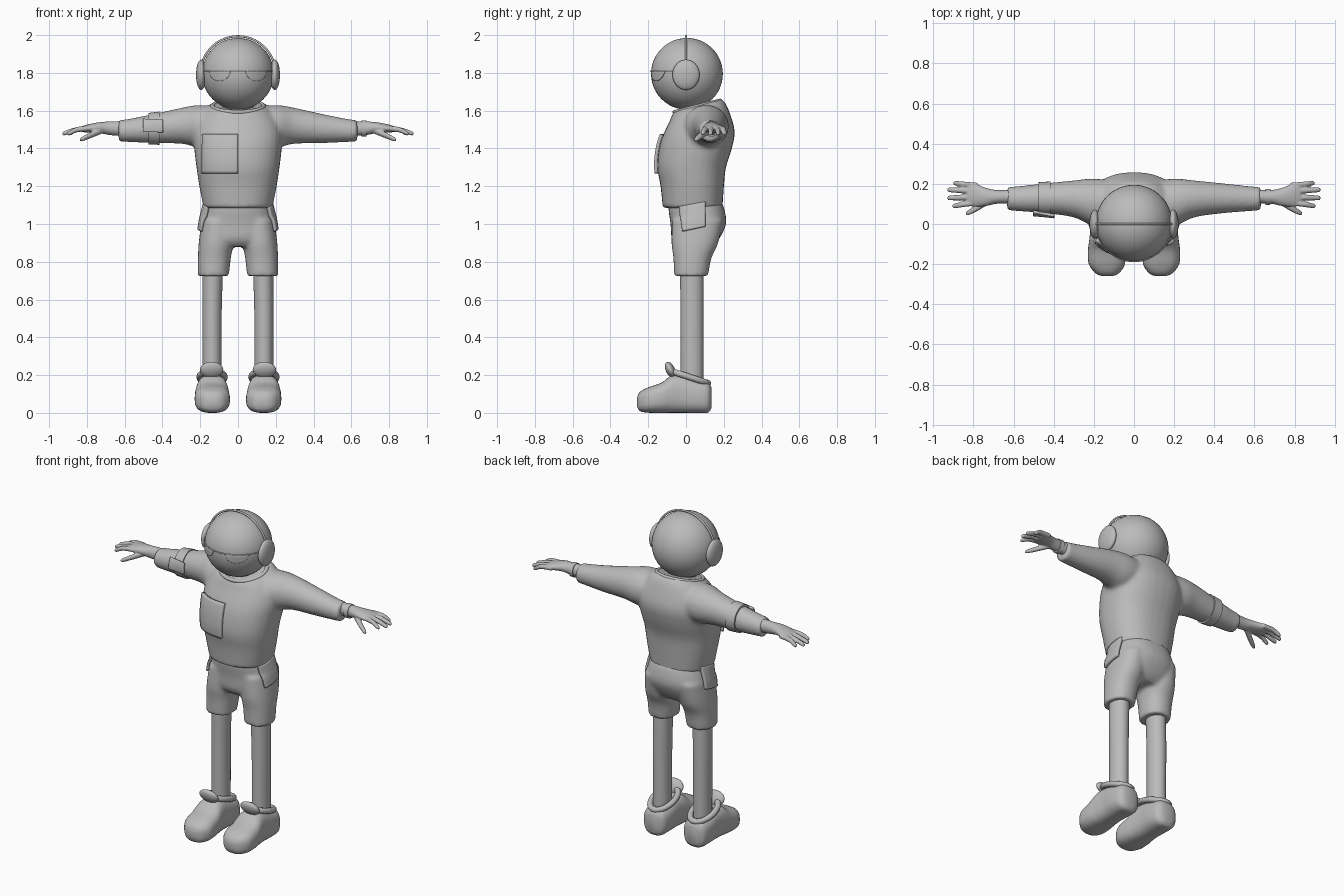
import bpy, bmesh, math
from mathutils import Matrix

if "Cube" in bpy.data.objects:
    bpy.data.objects.remove(bpy.data.objects["Cube"])

grey = bpy.data.materials.new("plain_grey")
grey.use_nodes = True
GREY = (0.5, 0.5, 0.5, 1)
grey.diffuse_color = GREY
grey.node_tree.nodes["Principled BSDF"].inputs["Base Color"].default_value = GREY


def smooth(ob, angle=40):
    bpy.ops.object.select_all(action='DESELECT')
    ob.select_set(True)
    bpy.context.view_layer.objects.active = ob
    bpy.ops.object.shade_smooth_by_angle(angle=math.radians(angle))


def finish(bm, name, voxel=0, relax=5):
    """Turn a bmesh into an object; a voxel size melts its pieces into one skin."""
    bmesh.ops.recalc_face_normals(bm, faces=bm.faces)
    me = bpy.data.meshes.new(name)
    bm.to_mesh(me)
    bm.free()
    me.materials.append(grey)
    ob = bpy.data.objects.new(name, me)
    bpy.context.collection.objects.link(ob)
    smooth(ob)
    if voxel:
        m = ob.modifiers.new("melt", 'REMESH')
        m.mode, m.voxel_size, m.use_smooth_shade = 'VOXEL', voxel, True
        m = ob.modifiers.new("relax", 'SMOOTH')
        m.factor, m.iterations = 0.5, relax
    return ob


def spline(rows, steps=4):
    """Catmull-Rom resampling of a list of rings."""
    out = []
    for i in range(len(rows) - 1):
        p0, p1, p2, p3 = rows[max(i - 1, 0)], rows[i], rows[i + 1], rows[min(i + 2, len(rows) - 1)]
        for k in range(steps):
            t = k / steps
            out.append([b + t * ((c - a) + t * ((2 * a - 5 * b + 4 * c - d) + t * (3 * (b - c) + d - a))) / 2
                        if t else b for a, b, c, d in zip(p0, p1, p2, p3)])
    return out + [rows[-1]]


def loft(bm, axis, rings, side=1, p=2, n=32):
    """Skin rings (position, centre a, radius a, centre b, radius b, tilt) along an axis."""
    rings = spline([tuple(r) + (0,) * (6 - len(r)) for r in rings])
    loops = []
    for t, ac, ar, bc, br, tilt in rings:
        loop = []
        for k in range(n):
            c, s = math.cos(math.tau * k / n), math.sin(math.tau * k / n)
            u = math.copysign(abs(c) ** (2 / p), c)
            v = math.copysign(abs(s) ** (2 / p), s)
            a, b, w = ac + ar * u, bc + br * v, t + tilt * v
            x, y, z = {'x': (w, a, b), 'y': (a, w, b), 'z': (a, b, w)}[axis]
            loop.append(bm.verts.new((x * side, y, z)))
        loops.append(loop)
    for lo, hi in zip(loops, loops[1:]):
        for k in range(n):
            bm.faces.new((lo[k], lo[k - 1], hi[k - 1], hi[k]))
    bm.faces.new(loops[0])
    bm.faces.new(loops[-1])


def blob(name, centre, radii, tilt=0):
    bm = bmesh.new()
    m = Matrix.Translation(centre) @ Matrix.Rotation(tilt, 4, 'X') @ Matrix.Diagonal((*radii, 1))
    bmesh.ops.create_uvsphere(bm, u_segments=48, v_segments=24, radius=1, matrix=m)
    return finish(bm, name)


def tube(name, pts, r, cyclic=False):
    cu = bpy.data.curves.new(name, 'CURVE')
    cu.dimensions, cu.bevel_depth, cu.bevel_resolution, cu.use_fill_caps = '3D', r, 3, True
    sp = cu.splines.new('POLY')
    sp.points.add(len(pts) - 1)
    for q, co in zip(sp.points, pts):
        q.co = (*co, 1)
    sp.use_cyclic_u = cyclic
    cu.materials.append(grey)
    ob = bpy.data.objects.new(name, cu)
    bpy.context.collection.objects.link(ob)
    bpy.ops.object.select_all(action='DESELECT')
    ob.select_set(True)
    bpy.context.view_layer.objects.active = ob
    bpy.ops.object.convert(target='MESH')
    smooth(bpy.context.object)


def patch(name, fn, target, axis, lift, thick, n=14):
    """Plate fn(u, v) pressed onto a target along one axis."""
    bm = bmesh.new()
    g = [[bm.verts.new(fn(i / n, j / n)) for j in range(n + 1)] for i in range(n + 1)]
    for i in range(n):
        for j in range(n):
            bm.faces.new((g[i][j], g[i + 1][j], g[i + 1][j + 1], g[i][j + 1]))
    ob = finish(bm, name)
    m = ob.modifiers.new("press", 'SHRINKWRAP')
    m.wrap_method, m.wrap_mode, m.target, m.offset = 'PROJECT', 'ABOVE_SURFACE', target, lift
    m.use_project_x, m.use_project_y = axis == 'x', axis == 'y'
    m.use_negative_direction = m.use_positive_direction = True
    m = ob.modifiers.new("thickness", 'SOLIDIFY')
    m.thickness, m.offset = thick, 0


def ellipse(cx, cy, cz, rx, ry, slope, n=40):
    return [(cx + rx * math.cos(math.tau * k / n), cy + ry * math.sin(math.tau * k / n),
             cz + slope * math.sin(math.tau * k / n)) for k in range(n)]


# Head, glasses and headphones
HZ, HR = 1.795, 0.19
head = blob("head", (0, 0.005, HZ), (HR, HR, HR))
for s, label in ((1, "left"), (-1, "right")):
    patch(label + "_lens", lambda u, v: (s * (0.095 + 0.055 * (2 * u - 1)), -0.5,
          1.81 - 0.052 * v * math.sqrt(max(1 - (2 * u - 1) ** 2, 0.01))), head, 'y', 0.003, 0.005)
    blob(label + "_ear_cup", (s * 0.195, 0, 1.79), (0.027, 0.072, 0.08))
arc = [math.pi * k / 40 for k in range(41)]
tube("glasses_frame", [(0.192 * math.cos(a), 0.005 - 0.192 * math.sin(a), 1.81) for a in arc], 0.003)
tube("headband", [(0.199 * math.cos(a), 0, HZ + 0.199 * math.sin(a)) for a in arc], 0.006)

# Neck and collar
bm = bmesh.new()
loft(bm, 'z', [(1.52, 0, 0.09, 0.06, 0.08), (1.7, 0, 0.08, 0.03, 0.08)])
finish(bm, "neck")
tube("collar", ellipse(0, 0.06, 1.622, 0.135, 0.12, 0.03), 0.012, True)

# Sweater: torso and sleeves melted together
bm = bmesh.new()
loft(bm, 'z', [(1.085, 0, 0.182, 0.035, 0.158), (1.2, 0, 0.205, 0.033, 0.168),
               (1.3, 0, 0.22, 0.03, 0.182), (1.4, 0, 0.232, 0.05, 0.193),
               (1.48, 0, 0.235, 0.068, 0.19, 0.01), (1.56, 0, 0.21, 0.073, 0.162, 0.02),
               (1.615, 0, 0.165, 0.068, 0.138, 0.03), (1.63, 0, 0.135, 0.062, 0.12, 0.03)], p=2.3)
for s in (1, -1):
    loft(bm, 'x', [(0.06, 0.1, 0.11, 1.52, 0.1), (0.2, 0.108, 0.118, 1.518, 0.112),
                   (0.3, 0.125, 0.092, 1.52, 0.095), (0.45, 0.128, 0.074, 1.505, 0.077),
                   (0.58, 0.126, 0.062, 1.495, 0.061), (0.632, 0.127, 0.058, 1.493, 0.057)], s)
sweater = finish(bm, "sweater", 0.012)
patch("chest_pocket", lambda u, v: (-0.18 + 0.18 * u, -0.5, 1.27 + 0.2 * v), sweater, 'y', 0.009, 0.018)

# Armband with a badge on the right sleeve, wristband on the left
bm = bmesh.new()
loft(bm, 'x', [(-0.475, 0.128, 0.08, 1.505, 0.083), (-0.415, 0.128, 0.084, 1.507, 0.088)])
finish(bm, "armband")
patch("armband_badge", lambda u, v: (-0.5 + 0.105 * u, -0.5, 1.49 + 0.055 * v), sweater, 'y', 0.014, 0.014)
bm = bmesh.new()
loft(bm, 'x', [(0.655, 0.135, 0.04, 1.505, 0.043), (0.68, 0.135, 0.039, 1.505, 0.042)])
finish(bm, "wristband")

# Hands: base y, tip y, tip x for each finger
fingers = [(0.192, 0.203, 0.9), (0.163, 0.17, 0.93), (0.134, 0.13, 0.93), (0.106, 0.09, 0.905)]
for s, label in ((1, "left"), (-1, "right")):
    bm = bmesh.new()
    loft(bm, 'x', [(0.6, 0.135, 0.036, 1.505, 0.04), (0.68, 0.135, 0.034, 1.507, 0.036),
                   (0.74, 0.135, 0.046, 1.51, 0.028), (0.8, 0.146, 0.06, 1.505, 0.021),
                   (0.83, 0.148, 0.055, 1.502, 0.014)], s)
    for y0, y1, tip in fingers:
        loft(bm, 'x', [(0.78, y0, 0.014, 1.505, 0.014), (0.85, (y0 + y1) / 2, 0.014, 1.5, 0.014),
                       (tip - 0.012, y1, 0.012, 1.481, 0.012), (tip, y1, 0.005, 1.478, 0.005)], s, n=14)
    loft(bm, 'x', [(0.71, 0.125, 0.018, 1.5, 0.018), (0.78, 0.082, 0.018, 1.47, 0.016),
                   (0.825, 0.057, 0.013, 1.45, 0.012), (0.838, 0.052, 0.005, 1.445, 0.005)], s, n=14)
    finish(bm, label + "_hand", 0.005, 2)

# Shorts: hips and two legs melted together
bm = bmesh.new()
loft(bm, 'z', [(1.13, 0, 0.165, 0.045, 0.135), (1.08, 0, 0.178, 0.055, 0.148),
               (1.0, 0, 0.195, 0.065, 0.147), (0.92, 0, 0.19, 0.05, 0.125),
               (0.88, 0, 0.16, 0.045, 0.09)], p=2.3)
for s in (1, -1):
    loft(bm, 'z', [(1.02, 0.105, 0.088, 0.062, 0.135), (0.9, 0.116, 0.092, 0.047, 0.124),
                   (0.82, 0.125, 0.087, 0.034, 0.101), (0.725, 0.13, 0.082, 0.027, 0.09)], s, p=2.2)
shorts = finish(bm, "shorts", 0.011)

for s, label in ((1, "left"), (-1, "right")):
    # Hip pocket
    patch(label + "_hip_pocket", lambda u, v: (s * 0.4, -0.03 + 0.13 * u + 0.015 * (1 - v) * (1 - u),
          0.96 + 0.025 * u + 0.13 * v), shorts, 'x', 0.008, 0.016)
    # Leg
    bm = bmesh.new()
    loft(bm, 'z', [(0.12, 0.137, 0.05, 0.032, 0.06), (0.3, 0.137, 0.05, 0.032, 0.06),
                   (0.55, 0.137, 0.051, 0.032, 0.061), (0.8, 0.132, 0.054, 0.03, 0.063)], s)
    finish(bm, label + "_leg")
    # Shoe body, collar and tongue
    bm = bmesh.new()
    loft(bm, 'y', [(-0.26, 0.133, 0.025, 0.06, 0.02), (-0.245, 0.133, 0.058, 0.06, 0.05),
                   (-0.2, 0.135, 0.09, 0.068, 0.067), (-0.13, 0.137, 0.092, 0.08, 0.08),
                   (-0.08, 0.137, 0.086, 0.098, 0.098), (-0.02, 0.137, 0.08, 0.1, 0.1),
                   (0.06, 0.137, 0.08, 0.087, 0.087), (0.115, 0.137, 0.07, 0.081, 0.08),
                   (0.135, 0.137, 0.04, 0.08, 0.055)], s, p=2.7)
    finish(bm, label + "_shoe")
    tube(label + "_shoe_collar", ellipse(s * 0.137, 0.018, 0.19, 0.066, 0.098, -0.032), 0.017, True)
    blob(label + "_shoe_tongue", (s * 0.14, -0.083, 0.228), (0.062, 0.024, 0.045), math.radians(25))
